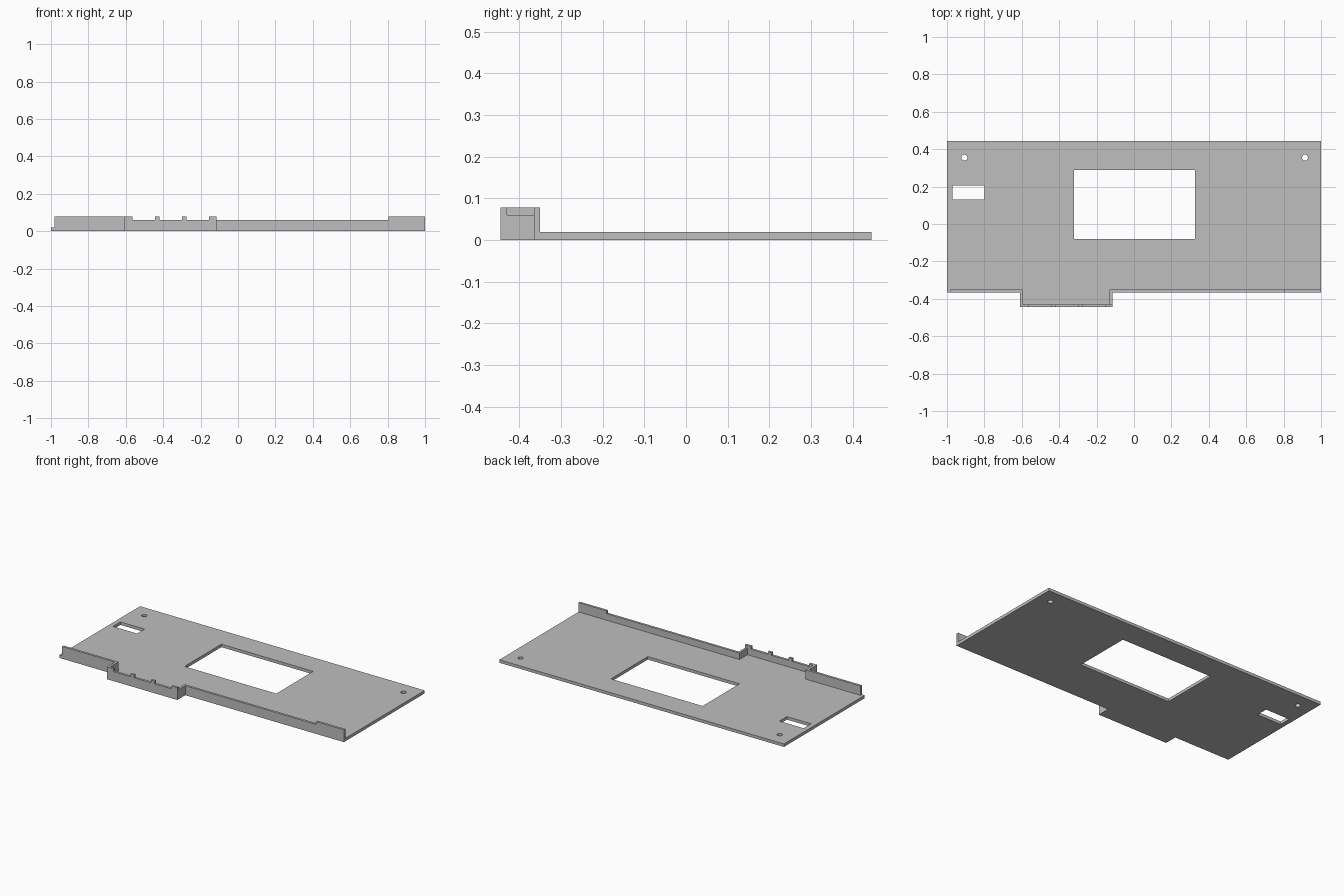
import bpy, bmesh, math

cube = bpy.data.objects.get("Cube")
if cube:
    bpy.data.objects.remove(cube, do_unlink=True)

BASE = 0.019            # plate thickness
LOW, HIGH = 0.06, 0.078  # rim heights
WALL = 0.015            # rim thickness
FRONT, TAB_FRONT, BACK = -0.365, -0.445, 0.445
TAB_L, TAB_R = -0.61, -0.115

grey = bpy.data.materials.new("plain grey")
grey.use_nodes = True
colour = (0.52, 0.52, 0.52, 1)
grey.diffuse_color = colour
grey.node_tree.nodes["Principled BSDF"].inputs["Base Color"].default_value = colour


def rect(x0, x1, y0, y1):
    return [(x0, y0), (x1, y0), (x1, y1), (x0, y1)]


def circle(cx, cy, r, n=24):
    return [(cx + r * math.cos(i * math.tau / n), cy + r * math.sin(i * math.tau / n))
            for i in range(n)]


def extrude_loops(name, loops, place, offset):
    """Fill flat loops (outline first, then holes) and extrude them."""
    bm = bmesh.new()
    for loop in loops:
        verts = [bm.verts.new(place(*p)) for p in loop]
        for a, b in zip(verts, verts[1:] + verts[:1]):
            bm.edges.new((a, b))
    bmesh.ops.triangle_fill(bm, edges=bm.edges[:], use_beauty=True)
    ext = bmesh.ops.extrude_face_region(bm, geom=bm.faces[:], use_keep_orig=True)
    moved = [g for g in ext["geom"] if isinstance(g, bmesh.types.BMVert)]
    bmesh.ops.translate(bm, vec=offset, verts=moved)
    bmesh.ops.recalc_face_normals(bm, faces=bm.faces[:])
    mesh = bpy.data.meshes.new(name)
    bm.to_mesh(mesh)
    bm.free()
    mesh.materials.append(grey)
    obj = bpy.data.objects.new(name, mesh)
    bpy.context.collection.objects.link(obj)
    return obj


def rim(name, y, profile):
    """Wall along x, from an (x, z) profile."""
    return extrude_loops(name, [profile], lambda x, z: (x, y, z), (0, WALL, 0))


def side(name, x, height):
    """Wall along y joining the tab rim to the front rim."""
    box = rect(TAB_FRONT + WALL, FRONT, BASE, height)
    return extrude_loops(name, [box], lambda y, z: (x, y, z), (WALL, 0, 0))


# Base plate with tab, window, slot and screw holes
outline = [(-1, FRONT), (TAB_L, FRONT), (TAB_L, TAB_FRONT), (TAB_R, TAB_FRONT),
           (TAB_R, FRONT), (1, FRONT), (1, BACK), (-1, BACK)]
holes = [rect(-0.32, 0.325, -0.08, 0.29), rect(-0.97, -0.80, 0.13, 0.205),
         circle(-0.907, 0.355, 0.016), circle(0.914, 0.355, 0.016)]
extrude_loops("base_plate", [outline] + holes, lambda x, y: (x, y, 0), (0, 0, BASE))

# Front rims either side of the tab
rim("front_rim_right", FRONT, rect(-0.98, TAB_L + WALL, BASE, HIGH))
rim("front_rim_left", FRONT,
    [(TAB_R - WALL, BASE), (1, BASE), (1, HIGH), (0.805, HIGH),
     (0.805, LOW), (TAB_R - WALL, LOW)])

# Notched rim on the tab
teeth = [(TAB_L, -0.565), (-0.445, -0.42), (-0.30, -0.275), (-0.155, TAB_R)]
profile = [(TAB_R, BASE), (TAB_L, BASE)]
for i, (x0, x1) in enumerate(teeth):
    if i > 0:
        profile.append((x0, LOW))
    profile += [(x0, HIGH), (x1, HIGH)]
    if i < len(teeth) - 1:
        profile.append((x1, LOW))
rim("tab_rim", TAB_FRONT, profile)

# Sides of the tab
side("tab_side_right", TAB_L, HIGH)
side("tab_side_left", TAB_R - WALL, LOW)
